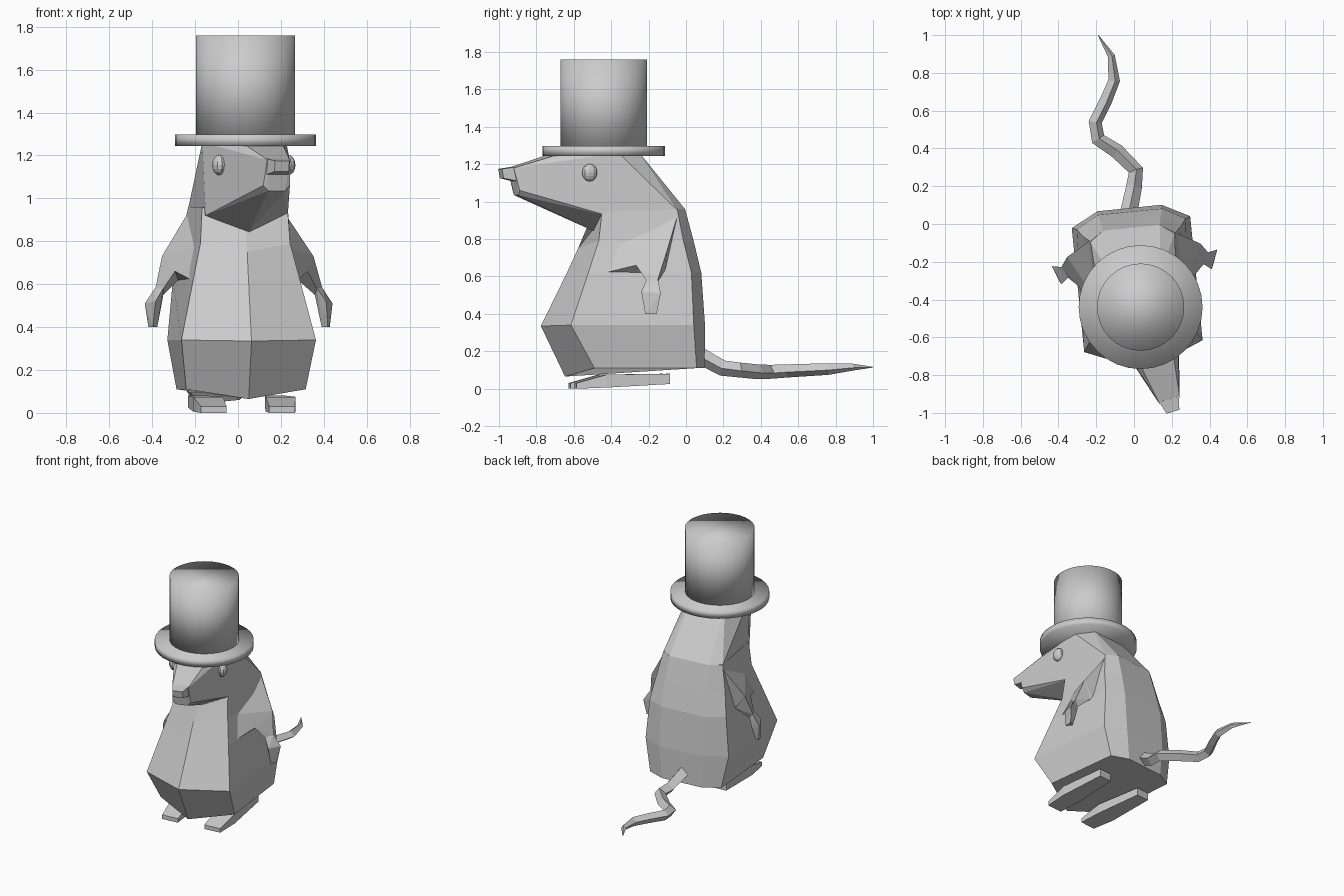
import bpy, bmesh
from mathutils import Matrix, Vector

if "Cube" in bpy.data.objects:
    bpy.data.objects.remove(bpy.data.objects["Cube"], do_unlink=True)

# Single plain grey material
grey = bpy.data.materials.new("plain grey")
grey.use_nodes = True
colour = (0.6, 0.6, 0.6, 1)
grey.diffuse_color = colour
grey.node_tree.nodes["Principled BSDF"].inputs["Base Color"].default_value = colour

# The body turns slightly to its left, the head a bit more
BODY = Matrix.Translation((-0.015, 0, 0)) @ Matrix.Rotation(0.1, 4, "Z")
HEAD = Matrix.Translation((0.035, -0.44, 0)) @ Matrix.Rotation(0.3, 4, "Z")


def finish(name, bm, smooth=False):
    bmesh.ops.recalc_face_normals(bm, faces=bm.faces[:])
    for f in bm.faces:
        f.smooth = smooth
    mesh = bpy.data.meshes.new(name)
    bm.to_mesh(mesh)
    bm.free()
    mesh.materials.append(grey)
    ob = bpy.data.objects.new(name, mesh)
    bpy.context.collection.objects.link(ob)
    return ob


def hull(name, points, frame):
    bm = bmesh.new()
    for p in points:
        bm.verts.new(frame @ Vector(p))
    res = bmesh.ops.convex_hull(bm, input=bm.verts[:])
    loose = [v for v in set(res["geom_interior"] + res["geom_unused"])
             if isinstance(v, bmesh.types.BMVert)]
    bmesh.ops.delete(bm, geom=loose, context="VERTS")
    return finish(name, bm)


def both(points):
    return [(s * x, y, z) for x, y, z in points for s in (1, -1)]


# Body: stacked seven-sided rings
# z, front z, back x/y, side x/y, front corner x/y, front ridge y
rings = [
    (0.11, 0.065, 0.15, 0.085, 0.27, 0.03, 0.28, -0.52, -0.65),
    (0.34, 0.335, 0.17, 0.085, 0.315, 0.01, 0.315, -0.65, -0.78),
    (0.62, 0.62, 0.17, 0.065, 0.29, 0.0, 0.25, -0.55, -0.64),
    (0.79, 0.75, 0.16, 0.025, 0.26, -0.04, 0.21, -0.49, -0.58),
    (0.96, 0.85, 0.15, -0.02, 0.225, -0.07, 0.2, -0.47, -0.5),
]
bm = bmesh.new()
loops = []
for z, zf, bx, by, sx, sy, fx, fy, cy in rings:
    half = [(bx, by, z), (sx, sy, z), (fx, fy, z)]
    ring = half + [(0, cy, zf)] + [(-x, y, h) for x, y, h in reversed(half)]
    loops.append([bm.verts.new(BODY @ Vector(p)) for p in ring])
for a, b in zip(loops, loops[1:]):
    for i in range(len(a)):
        j = (i + 1) % len(a)
        bm.faces.new((a[i], a[j], b[j], b[i]))
bm.faces.new(loops[0])
bm.faces.new(loops[-1])
finish("body", bm)

# Head: back and crown follow the body, face follows the head
back = [BODY @ Vector(p) for p in both([
    (0.15, -0.02, 0.96), (0.225, -0.07, 0.955), (0.13, -0.27, 1.27)])]
face = [HEAD @ Vector(p) for p in both([
    (0.2, -0.02, 0.92), (0.205, 0.02, 1.26), (0.1, -0.24, 1.265),
    (0.055, -0.52, 1.18), (0.065, -0.49, 1.06), (0.04, -0.49, 1.035)])
    + [(0, -0.05, 0.84)]]
hull("head", back + face, Matrix())
hull("nose", both([(0.055, -0.51, 1.185), (0.055, -0.5, 1.11),
                   (0.035, -0.58, 1.175), (0.035, -0.57, 1.125)]), HEAD)

for s, side in ((1, "left"), (-1, "right")):
    # Eye
    bm = bmesh.new()
    bmesh.ops.create_uvsphere(bm, u_segments=10, v_segments=8, radius=0.047,
        matrix=HEAD @ Matrix.Translation((s * 0.168, -0.13, 1.155))
        @ Matrix.Diagonal((0.7, 0.9, 1, 1)))
    finish(side + "_eye", bm)

    # Arm and foot, each a set of simple hulls mirrored across the body
    mirror = BODY @ Matrix.Diagonal((s, 1, 1, 1))
    elbow = [(0.355, -0.14, 0.73), (0.31, -0.3, 0.66), (0.28, -0.15, 0.62)]
    wrist = [(0.39, -0.19, 0.585), (0.36, -0.25, 0.58), (0.355, -0.2, 0.55)]
    hull(side + "_shoulder", [(0.215, -0.06, 0.95), (0.25, -0.46, 0.62),
                              (0.2, -0.42, 0.78), (0.25, -0.14, 0.6)] + elbow, mirror)
    hull(side + "_forearm", elbow + wrist, mirror)
    hull(side + "_hand", wrist + [
        (0.44, -0.18, 0.51), (0.4, -0.28, 0.52), (0.37, -0.2, 0.49),
        (0.425, -0.2, 0.4), (0.41, -0.26, 0.4), (0.385, -0.22, 0.4)], mirror)
    hull(side + "_foot", [(x, y, z) for y, low, high, inner, outer in (
        (-0.61, 0, 0.03, 0.1, 0.22), (-0.45, 0.006, 0.075, 0.1, 0.24),
        (-0.11, 0.025, 0.08, 0.13, 0.23))
        for x in (inner, outer) for z in (low, high)], mirror)

# Top hat
for name, radius, low, high in (("hat_brim", 0.328, 1.245, 1.298),
                                ("hat_crown", 0.231, 1.26, 1.76)):
    bm = bmesh.new()
    bmesh.ops.create_cone(bm, cap_ends=True, segments=32, radius1=radius,
        radius2=radius, depth=high - low,
        matrix=Matrix.Translation((0.035, -0.44, (low + high) / 2)))
    finish(name, bm, smooth=True)

# Tail: square tapered tube along a wavy path
path = [(-0.03, 0.05, 0.19, 1.1), (0, 0.195, 0.11, 1), (0.01, 0.285, 0.1, 0.95),
        (-0.09, 0.385, 0.09, 0.95), (-0.19, 0.45, 0.09, 0.9), (-0.205, 0.54, 0.095, 0.85),
        (-0.15, 0.65, 0.1, 0.8), (-0.105, 0.76, 0.105, 0.75),
        (-0.12, 0.89, 0.115, 0.45), (-0.19, 1, 0.115, 0.04)]
curve = bpy.data.curves.new("tail", "CURVE")
curve.dimensions = "3D"
curve.bevel_depth = 0.042
curve.bevel_resolution = 0
curve.use_fill_caps = True
spline = curve.splines.new("POLY")
spline.points.add(len(path) - 1)
for p, (x, y, z, r) in zip(spline.points, path):
    p.co = (x, y, z, 1)
    p.radius = r
spline.use_smooth = False
curve.materials.append(grey)
bpy.context.collection.objects.link(bpy.data.objects.new("tail", curve))
